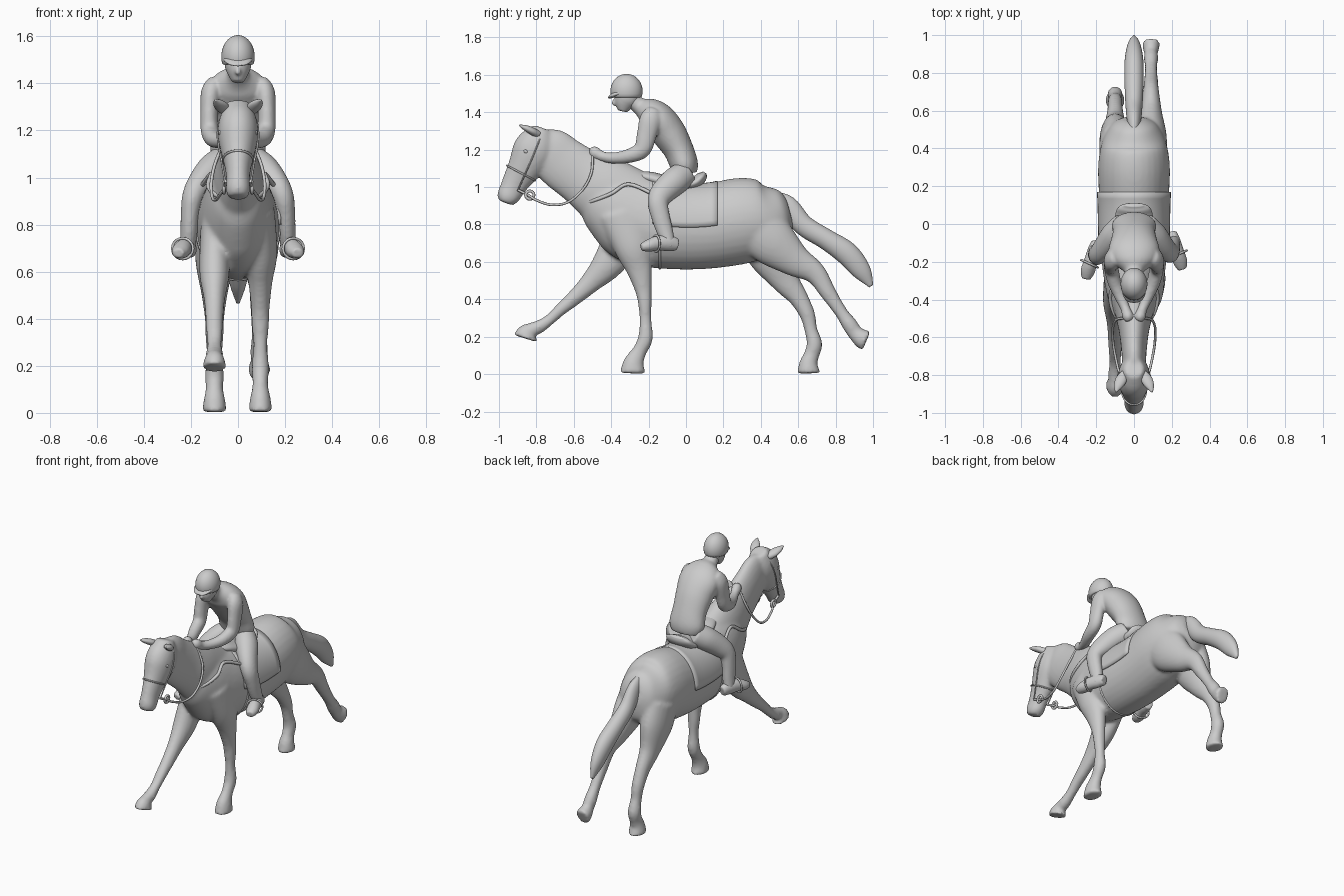
import bpy
import bmesh
from math import cos, sin, pi
from mathutils import Vector

default_cube = bpy.data.objects.get("Cube")
if default_cube:
    bpy.data.objects.remove(default_cube)

material = bpy.data.materials.new("plain grey")
material.use_nodes = True
grey = (0.6, 0.6, 0.6, 1)
material.diffuse_color = grey
material.node_tree.nodes["Principled BSDF"].inputs["Base Color"].default_value = grey


def smooth_path(sections, steps=6):
    """Catmull-Rom interpolation through every number of each section."""
    sections = [Vector(s) for s in sections]
    padded = [sections[0]] + sections + [sections[-1]]
    result = []
    for a, b, c, d in zip(padded, padded[1:], padded[2:], padded[3:]):
        for k in range(steps):
            t = k / steps
            result.append(b + (c - a) * (t / 2) + (a * 2 - b * 5 + c * 4 - d) * (t * t / 2)
                          + (b * 3 - a - c * 3 + d) * (t ** 3 / 2))
    return result + [sections[-1]]


def loft(bm, sections, sides=32):
    """Closed tube; a section is x, y, z, half width, half depth."""
    path = smooth_path(sections)
    centres = [Vector(p[:3]) for p in path]
    rings = []
    for i, p in enumerate(path):
        along = (centres[min(i + 1, len(path) - 1)] - centres[max(i - 1, 0)]).normalized()
        across = (Vector((1, 0, 0)) - along * along.x).normalized()
        depth = along.cross(across)
        angles = [2 * pi * k / sides for k in range(sides)]
        rings.append([bm.verts.new(centres[i] + across * p[3] * cos(a) + depth * p[4] * sin(a))
                      for a in angles])
    for low, high in zip(rings, rings[1:]):
        for k in range(sides):
            n = (k + 1) % sides
            bm.faces.new((low[k], low[n], high[n], high[k]))
    bm.faces.new(rings[0][::-1])
    bm.faces.new(rings[-1])


def in_plane(x, sections):
    return [(x, *s) for s in sections]


def mirrored(sections):
    return [(-s[0], *s[1:]) for s in sections]


def finish(name, bm, voxel=None, relax=3):
    bmesh.ops.recalc_face_normals(bm, faces=bm.faces)
    mesh = bpy.data.meshes.new(name)
    bm.to_mesh(mesh)
    bm.free()
    mesh.materials.append(material)
    mesh.shade_smooth()
    part = bpy.data.objects.new(name, mesh)
    bpy.context.collection.objects.link(part)
    if voxel:
        remesh = part.modifiers.new("Blend", "REMESH")
        remesh.mode = "VOXEL"
        remesh.voxel_size = voxel
        remesh.use_smooth_shade = True
        relaxing = part.modifiers.new("Relax", "SMOOTH")
        relaxing.iterations = relax
    return part


def blended(name, lofts, voxel=None, relax=3):
    bm = bmesh.new()
    for sections in lofts:
        loft(bm, sections)
    return finish(name, bm, voxel, relax)


def strap(name, points, radius, closed=False):
    curve = bpy.data.curves.new(name, "CURVE")
    curve.dimensions = "3D"
    curve.bevel_depth = radius
    curve.bevel_resolution = 2
    curve.use_fill_caps = True
    spline = curve.splines.new("POLY")
    path = [Vector(p) for p in points] if closed else smooth_path(points)
    spline.points.add(len(path) - 1)
    for point, position in zip(spline.points, path):
        point.co = (*position, 1)
    spline.use_cyclic_u = closed
    spline.use_smooth = True
    curve.materials.append(material)
    part = bpy.data.objects.new(name, curve)
    bpy.context.collection.objects.link(part)


# Horse: trunk, neck, head, four galloping legs
trunk = in_plane(0, [
    (.555, .87, .06, .07), (.52, .86, .12, .14), (.43, .83, .17, .2), (.3, .82, .19, .23),
    (.1, .787, .183, .225), (-.1, .79, .178, .228), (-.25, .827, .165, .242),
    (-.38, .89, .14, .21), (-.48, .93, .105, .15), (-.54, .95, .06, .09)])
neck = in_plane(0, [
    (-.28, .89, .12, .2), (-.44, .985, .105, .185), (-.56, 1.06, .08, .155),
    (-.66, 1.128, .068, .145), (-.73, 1.19, .062, .135), (-.785, 1.235, .05, .1)])
head = in_plane(0, [
    (-.765, 1.315, .05, .05), (-.79, 1.25, .078, .1), (-.82, 1.18, .086, .113),
    (-.865, 1.1, .07, .092), (-.903, 1.04, .055, .076), (-.93, .99, .05, .067),
    (-.953, .945, .052, .06), (-.965, .915, .04, .042)])
planted_foreleg = in_plane(.095, [
    (-.34, .87, .06, .13), (-.285, .68, .072, .1), (-.25, .56, .052, .07),
    (-.228, .45, .04, .046), (-.22, .38, .038, .037), (-.217, .29, .03, .033),
    (-.217, .19, .037, .04), (-.25, .12, .033, .04), (-.28, .06, .044, .056), (-.285, .004, .052, .07)])
reaching_foreleg = in_plane(-.1, [
    (-.3, .78, .06, .12), (-.41, .6, .064, .088), (-.51, .49, .046, .057), (-.6, .405, .038, .042),
    (-.67, .345, .036, .033), (-.73, .29, .031, .03), (-.785, .253, .037, .036),
    (-.825, .237, .036, .04), (-.848, .217, .046, .058), (-.858, .19, .05, .068)])
planted_hindleg = in_plane(-.1, [
    (.4, .78, .085, .14), (.46, .64, .08, .13), (.525, .51, .056, .08), (.6, .41, .042, .053),
    (.648, .32, .038, .042), (.667, .24, .034, .035), (.687, .16, .04, .042),
    (.67, .1, .037, .042), (.655, .055, .046, .05), (.655, .004, .052, .064)])
kicking_hindleg = in_plane(.09, [
    (.39, .78, .085, .14), (.47, .7, .082, .13), (.58, .61, .06, .09), (.69, .54, .044, .06),
    (.76, .435, .037, .044), (.83, .33, .033, .035), (.875, .265, .038, .042),
    (.905, .22, .036, .042), (.94, .19, .046, .052), (.965, .178, .047, .056)])
blended("horse_body", [trunk, neck, head, planted_foreleg, reaching_foreleg,
                       planted_hindleg, kicking_hindleg], .0105, 10)

tail = in_plane(0, [
    (.46, .95, .02, .03), (.54, .9, .036, .055), (.63, .795, .045, .055), (.75, .72, .05, .055),
    (.86, .645, .05, .062), (.94, .55, .035, .05), (.99, .47, .008, .012)])
blended("tail", [tail])

ear = [(.05, -.79, 1.28, .02, .02), (.068, -.825, 1.3, .03, .02),
       (.085, -.86, 1.317, .022, .015), (.096, -.89, 1.33, .004, .004)]
blended("ears", [ear, mirrored(ear)])
eye = [(.07, -.85, 1.2, .004, .004), (.074, -.855, 1.19, .01, .014), (.07, -.86, 1.18, .004, .004)]
blended("eyes", [eye, mirrored(eye)])

# Saddle, with a cloth draped over the upper trunk
bm = bmesh.new()
rows = []
for row in smooth_path(trunk):
    if -.2 < row[1] < .18:
        angles = [pi * k / 24 for k in range(25)]
        rows.append([bm.verts.new((cos(a) * (row[3] + .004), row[1], row[2] + sin(a) * (row[4] + .004)))
                     for a in angles])
for front, back in zip(rows, rows[1:]):
    for k in range(24):
        bm.faces.new((front[k], front[k + 1], back[k + 1], back[k]))
cloth = finish("saddle_cloth", bm)
thickness = cloth.modifiers.new("Thickness", "SOLIDIFY")
thickness.thickness = .012
thickness.offset = 0

saddle = in_plane(0, [
    (-.25, 1.06, .05, .025), (-.18, 1.045, .08, .035), (-.06, 1.01, .1, .04),
    (.04, 1.02, .1, .035), (.085, 1.055, .085, .028), (.1, 1.078, .05, .01)])
blended("saddle", [saddle])
girth = [(cos(2 * pi * k / 48) * .176, -.14, .797 + sin(2 * pi * k / 48) * .231) for k in range(48)]
strap("girth", girth, .007, True)

# Rider: jacket with arms, breeches with boots
back = in_plane(0, [
    (.0, 1.07, .1, .06), (-.01, 1.12, .118, .075), (-.04, 1.2, .112, .08), (-.09, 1.285, .122, .092),
    (-.145, 1.36, .135, .09), (-.2, 1.405, .11, .075), (-.25, 1.435, .05, .045), (-.29, 1.47, .045, .045)])
arm = [(.09, -.17, 1.4, .04, .045), (.114, -.19, 1.36, .043, .058), (.122, -.21, 1.28, .038, .053),
       (.12, -.235, 1.2, .038, .046), (.103, -.31, 1.165, .036, .037), (.07, -.39, 1.155, .03, .03),
       (.045, -.45, 1.165, .025, .027), (.032, -.49, 1.185, .03, .033), (.025, -.515, 1.19, .018, .02)]
blended("rider_jacket", [back, arm, mirrored(arm)], .009)

thigh = [(.055, .0, 1.075, .06, .07), (.105, -.06, 1.03, .07, .075), (.16, -.125, .97, .057, .066),
         (.19, -.15, .92, .047, .056), (.203, -.138, .85, .04, .05), (.208, -.115, .77, .036, .045),
         (.213, -.095, .71, .033, .035), (.217, -.09, .675, .03, .03)]
boot = [(.2, -.045, .69, .026, .032), (.212, -.09, .7, .034, .043), (.23, -.15, .7, .036, .04),
        (.245, -.2, .687, .038, .033), (.255, -.24, .678, .024, .02)]


def swung_forward(sections):
    """Lower sections of the right leg sit further forward."""
    return [(x, y - max(0, min(.05, (.97 - z) / 5)), z, w, d) for x, y, z, w, d in sections]


blended("rider_legs", [thigh, mirrored(swung_forward(thigh))], .009)
blended("boots", [boot, mirrored(swung_forward(boot))], .007, 2)
for side, shift in ((1, 0), (-1, -.05)):
    iron = [(side * (.235 + .044 * cos(a)), -.16 + shift + .02 * cos(a), .698 + .044 * sin(a))
            for a in (2 * pi * k / 20 for k in range(20))]
    strap("stirrup_left" if side > 0 else "stirrup_right", iron, .006, True)

# Rider head and helmet
face = in_plane(0, [(-.29, 1.54, .055, .06), (-.315, 1.48, .057, .068),
                    (-.33, 1.445, .046, .055), (-.34, 1.405, .025, .025)])
nose = in_plane(0, [(-.37, 1.475, .008, .01), (-.386, 1.45, .012, .012), (-.38, 1.44, .008, .008)])
blended("rider_head", [face, nose], .007)
bm = bmesh.new()
bmesh.ops.create_uvsphere(bm, u_segments=32, v_segments=20, radius=1)
for v in bm.verts:
    v.co = (v.co.x * .071, v.co.y * .086 - .318, max(v.co.z, -.36) * .092 + 1.513)
finish("helmet", bm)
peak = in_plane(0, [(-.34, 1.508, .064, .022), (-.38, 1.495, .058, .016), (-.405, 1.482, .04, .009),
                    (-.415, 1.476, .02, .004)])
blended("helmet_peak", [peak])

# Bridle, reins and breastplate
for side in (1, -1):
    label = "_left" if side > 0 else "_right"
    rein = [(.035, -.5, 1.19), (.09, -.505, 1.08), (.112, -.55, .99), (.11, -.63, .92),
            (.095, -.72, .905), (.075, -.8, .93), (.058, -.84, .955), (.053, -.9, .985)]
    cheek = [(.045, -.765, 1.3), (.08, -.79, 1.235), (.086, -.82, 1.16), (.07, -.86, 1.07), (.055, -.9, .98)]
    breast = [(.15, -.19, .97), (.114, -.31, 1.015), (.126, -.4, .965), (.09, -.5, .925), (.0, -.575, .9)]
    for name, points, size in (("rein", rein, .007), ("cheek_strap", cheek, .004), ("breastplate", breast, .01)):
        strap(name + label, [(x * side, y, z) for x, y, z in points], size)
    ring = [(side * .06, -.835 + .022 * cos(a), .957 + .022 * sin(a))
            for a in (2 * pi * k / 16 for k in range(16))]
    strap("bit_ring" + label, ring, .008, True)
noseband = [(.064 * cos(a), -.882 + .076 * sin(a), 1.075 - .04 * sin(a))
            for a in (2 * pi * k / 32 for k in range(32))]
strap("noseband", noseband, .005, True)
